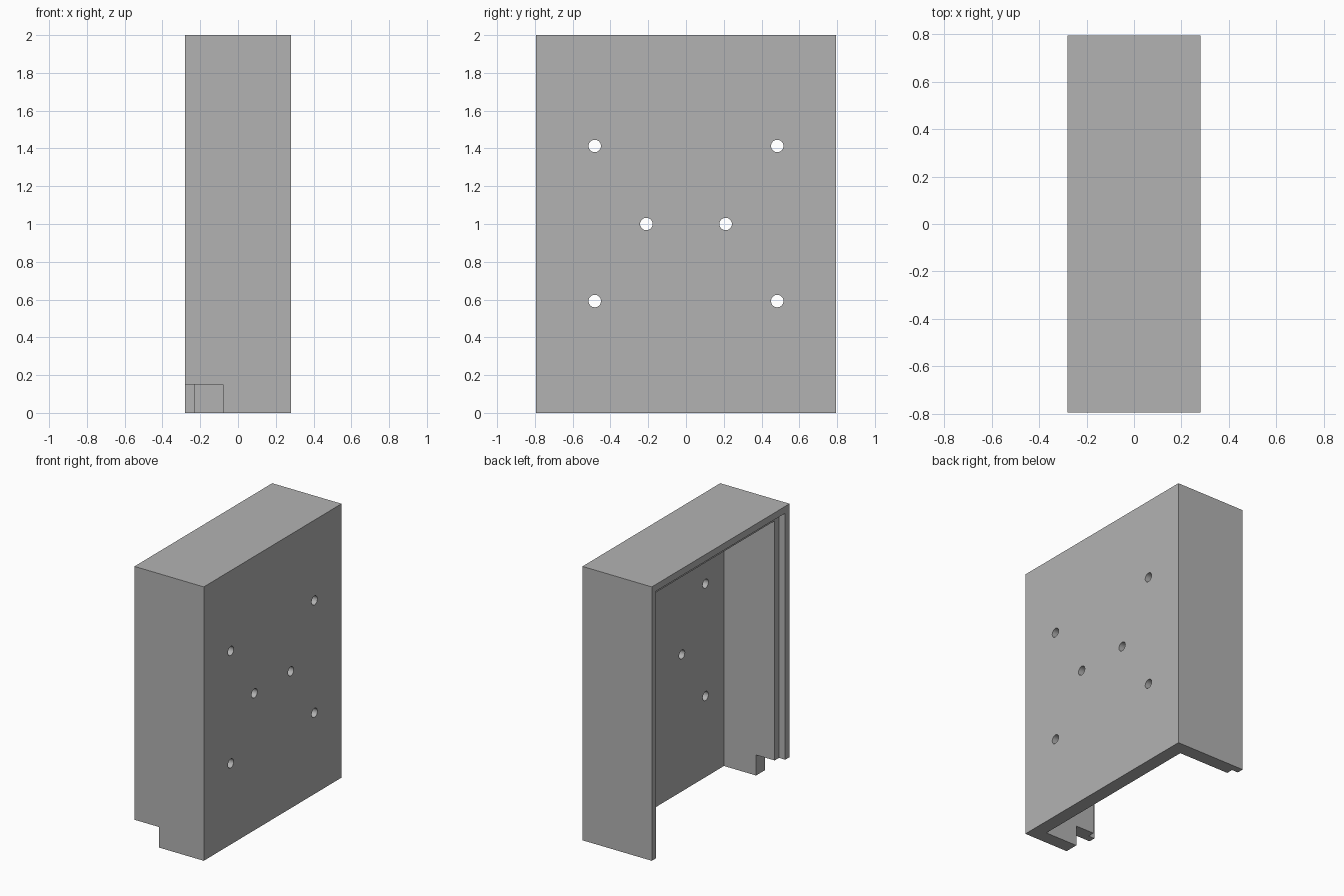
import bpy
from math import pi

if "Cube" in bpy.data.objects:
    bpy.data.objects.remove(bpy.data.objects["Cube"], do_unlink=True)

HX, HY, TOP = 0.28, 0.795, 2.0   # half width, half depth, height
WALL, LIP = 0.10, 0.05           # wall thickness, rabbet size
OUT = 0.3                        # how far cutters overshoot


def box(name, x, y, z):
    """Box spanning the given (min, max) ranges."""
    spans = (x, y, z)
    bpy.ops.mesh.primitive_cube_add(size=1, location=[(a + b) / 2 for a, b in spans])
    ob = bpy.context.object
    ob.name = name
    ob.scale = [b - a for a, b in spans]
    bpy.ops.object.transform_apply(location=True, rotation=True, scale=True)
    return ob


def cut(target, cutter):
    """Subtract the cutter from the target, then discard it."""
    cutter.hide_render = True
    bpy.context.view_layer.objects.active = target
    mod = target.modifiers.new("cut", 'BOOLEAN')
    mod.operation, mod.solver, mod.object = 'DIFFERENCE', 'EXACT', cutter
    bpy.ops.object.modifier_apply(modifier=mod.name)
    bpy.data.objects.remove(cutter, do_unlink=True)


# Outer shell
cover = box("cover_shell", (-HX, HX), (-HY, HY), (0, TOP))

# Hollow inside, open at the bottom and on the -x side
inner = HY - WALL
cut(cover, box("cavity", (-HX - OUT, HX - WALL), (-inner, inner), (-OUT, TOP - WALL)))

# Rabbet around the open side
rim = HY - LIP
cut(cover, box("rabbet", (-HX - OUT, -HX + LIP), (-rim, rim), (-OUT, TOP - LIP)))

# Cable notch in the lower corner of the front wall
cut(cover, box("notch", (-HX - OUT, -0.08), (-HY - OUT, -HY + WALL + LIP), (-OUT, 0.15)))

# Screw holes through the mounting plate
for y, z in ((0.483, 1.413), (0.483, 0.592), (0.21, 1.0)):
    for side in (-1, 1):
        bpy.ops.mesh.primitive_cylinder_add(
            vertices=32, radius=0.033, depth=OUT,
            location=(HX, side * y, z), rotation=(0, pi / 2, 0))
        cut(cover, bpy.context.object)

# Plain grey plastic
grey = bpy.data.materials.new("grey_plastic")
grey.use_nodes = True
color = (0.45, 0.45, 0.45, 1)
grey.diffuse_color = color
grey.node_tree.nodes["Principled BSDF"].inputs["Base Color"].default_value = color
cover.data.materials.clear()
cover.data.materials.append(grey)
for face in cover.data.polygons:
    face.material_index = 0

# Smooth hole walls, sharp edges elsewhere
bpy.ops.object.select_all(action='DESELECT')
cover.select_set(True)
bpy.context.view_layer.objects.active = cover
bpy.ops.object.shade_smooth_by_angle(angle=pi / 6)
